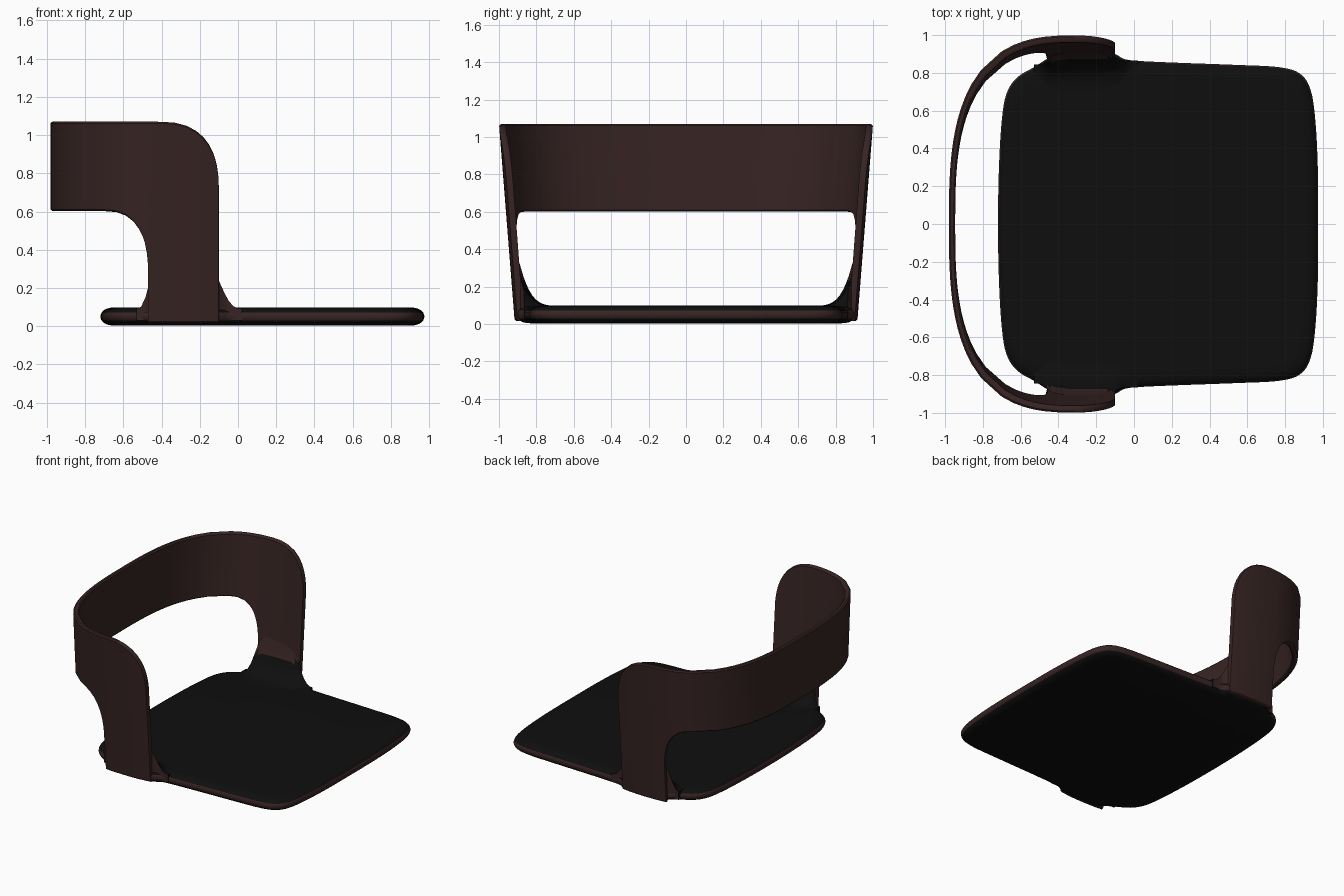
import bpy, math
from mathutils import Vector

if "Cube" in bpy.data.objects:
    bpy.data.objects.remove(bpy.data.objects["Cube"])


def material(name, rgb):
    m = bpy.data.materials.new(name)
    m.diffuse_color = (*rgb, 1)
    m.use_nodes = True
    m.node_tree.nodes["Principled BSDF"].inputs["Base Color"].default_value = m.diffuse_color
    return m


BROWN = material("dark brown wood", (0.038, 0.0175, 0.017))
BLACK = material("black upholstery", (0.0045, 0.0045, 0.0045))


def make(name, verts, faces, rule=None):
    """Mesh object; rule(face) gives 0 for brown and 1 for black."""
    me = bpy.data.meshes.new(name)
    me.from_pydata(verts, [], faces)
    me.materials.append(BROWN)
    me.materials.append(BLACK)
    me.validate()
    ob = bpy.data.objects.new(name, me)
    bpy.context.collection.objects.link(ob)
    bpy.ops.object.select_all(action='DESELECT')
    ob.select_set(True)
    bpy.context.view_layer.objects.active = ob
    bpy.ops.object.mode_set(mode='EDIT')
    bpy.ops.mesh.select_all(action='SELECT')
    bpy.ops.mesh.normals_make_consistent(inside=False)
    bpy.ops.object.mode_set(mode='OBJECT')
    if rule:
        for p in me.polygons:
            p.material_index = rule(p)
    bpy.ops.object.shade_smooth_by_angle(angle=math.radians(40))
    return ob


def bridge(rows, n, closed=True):
    """Quads between successive rows of n vertices."""
    m = n if closed else n - 1
    return [(r * n + i, r * n + (i + 1) % n, (r + 1) * n + (i + 1) % n, (r + 1) * n + i)
            for r in range(rows - 1) for i in range(m)]


def smooth_loop(pts, sub=4):
    """Closed Catmull-Rom curve through the points."""
    out, n = [], len(pts)
    for i in range(n):
        a, b, c, d = (Vector(pts[(i + k) % n]) for k in (-1, 0, 1, 2))
        for s in range(sub):
            t = s / sub
            out.append(0.5 * (2 * b + (c - a) * t + (2 * a - 5 * b + 4 * c - d) * t * t
                              + (3 * b - a - 3 * c + d) * t ** 3))
    return out


# Seat: soft slab with rounded rim
half = [(0.975, 0), (0.973, 0.3), (0.96, 0.55), (0.935, 0.71), (0.88, 0.795), (0.77, 0.83),
        (0.55, 0.842), (0.25, 0.853), (0.03, 0.863), (-0.05, 0.873), (-0.09, 0.895),
        (-0.13, 0.905), (-0.28, 0.907), (-0.42, 0.9), (-0.46, 0.875), (-0.53, 0.83),
        (-0.62, 0.775), (-0.675, 0.69), (-0.7, 0.55), (-0.715, 0.3), (-0.72, 0)]
outline = smooth_loop(half + [(x, -y) for x, y in half[-2:0:-1]])
n = len(outline)
verts, steps = [], 14
for k in range(steps + 1):
    a = math.pi * (k / steps - 0.5)
    s = 1 - 0.09 * (1 - abs(math.cos(a)) ** 0.8)
    z = 0.051 + 0.047 * math.sin(a)
    verts += [(0.13 + (p.x - 0.13) * s, p.y * s, z) for p in outline]
faces = bridge(steps + 1, n)
faces += [tuple(range(n)), tuple(range(steps * n, (steps + 1) * n))]
make("seat", verts, faces, lambda p: 0 if abs(p.center.z - 0.051) < 0.024 else 1)

# Backrest band with the two arm legs, one bent sheet
N = 2.9


def plan_y(x):
    if x > -0.28:
        return 1 - 0.5 * (x + 0.28) ** 2
    return (1 - ((-0.28 - x) / 0.7) ** N) ** (1 / N)


def z_top(x):
    u = max(0, (x + 0.42) / 0.32)
    return 0.70 + 0.372 * max(0, 1 - u ** 2.6) ** (1 / 2.6)


def z_low(x):
    if x >= -0.47:
        return 0.015
    u = max(0, (x + 0.70) / 0.23)
    return 0.25 + 0.35 * max(0, 1 - u ** 2.5) ** (1 / 2.5)


xs = [-.1, -.101, -.104, -.11, -.118, -.13, -.15, -.18, -.22, -.27, -.33, -.4, -.469, -.47,
      -.4705, -.473, -.478, -.488, -.5, -.52, -.55, -.59, -.64, -.7]
plan = [(x, plan_y(x)) for x in xs]
y0 = plan[-1][1]
for k in range(1, 17):
    y = y0 * (1 - (k / 16) ** 0.8)
    plan.append((-0.28 - 0.7 * (1 - y ** N) ** (1 / N), y))
plan += [(x, -y) for x, y in plan[-2::-1]]

ROWS = 16
verts = []
for i, (x, y) in enumerate(plan):
    lo, hi = z_low(x), z_top(x)
    end = i in (0, len(plan) - 1)
    r = 0.01
    zs = [lo + r + (hi - lo - 2 * r) * k / ROWS for k in range(ROWS + 1)]
    a, b = (0.25, 0.75) if end else (0, 1)
    prof = [(a, z) for z in zs] + [(0.25, hi - 0.002), (0.75, hi - 0.002)]
    prof += [(b, z) for z in reversed(zs)] + [(0.75, lo + 0.002), (0.25, lo + 0.002)]
    for f, z in prof:
        lean = 0.915 + 0.085 * z / 1.07
        px = x if x > -0.28 else -0.28 + (x + 0.28) * (1 - 0.048 * f)
        verts.append((px, y * lean * (1 - 0.037 * f), z))
n = len(prof)
faces = bridge(len(plan), n)
faces += [tuple(range(n)), tuple(range((len(plan) - 1) * n, len(plan) * n))]
make("backrest_band", verts, faces)


# Flared fillets where each leg grows out of the seat
def ramp(x, a, b):
    t = min(1, max(0, (x - a) / (b - a)))
    return t * t * (3 - 2 * t)


C = 24
V = 14
for side, label in ((1, "left"), (-1, "right")):
    verts = []
    for i in range(C + 1):
        x = -0.53 + 0.55 * i / C
        flat = ramp(x, -0.5, -0.42) * ramp(-x, 0.06, 0.15)
        h = ramp(x, -0.53, -0.42) ** 1.5 * ramp(-x, -0.02, 0.17) ** 1.5
        ymax = 0.845 + 0.02 * ramp(x, -0.5, -0.3) + 0.045 * flat
        for j in range(V + 1):
            v = j / V
            verts.append((x, side * (0.66 + (ymax - 0.66) * v),
                          0.092 + 0.006 * h + 0.25 * h * v ** 4))
        verts.append((x, side * ymax, 0.03))
        verts.append((x, side * 0.66, 0.03))
    n = V + 3
    faces = bridge(C + 1, n) + [tuple(range(n)), tuple(range(C * n, (C + 1) * n))]
    make(label + "_leg_fillet", verts, faces,
         lambda p: 0 if p.center.z > 0.24 or p.normal.y * side > 0.5 else 1)
